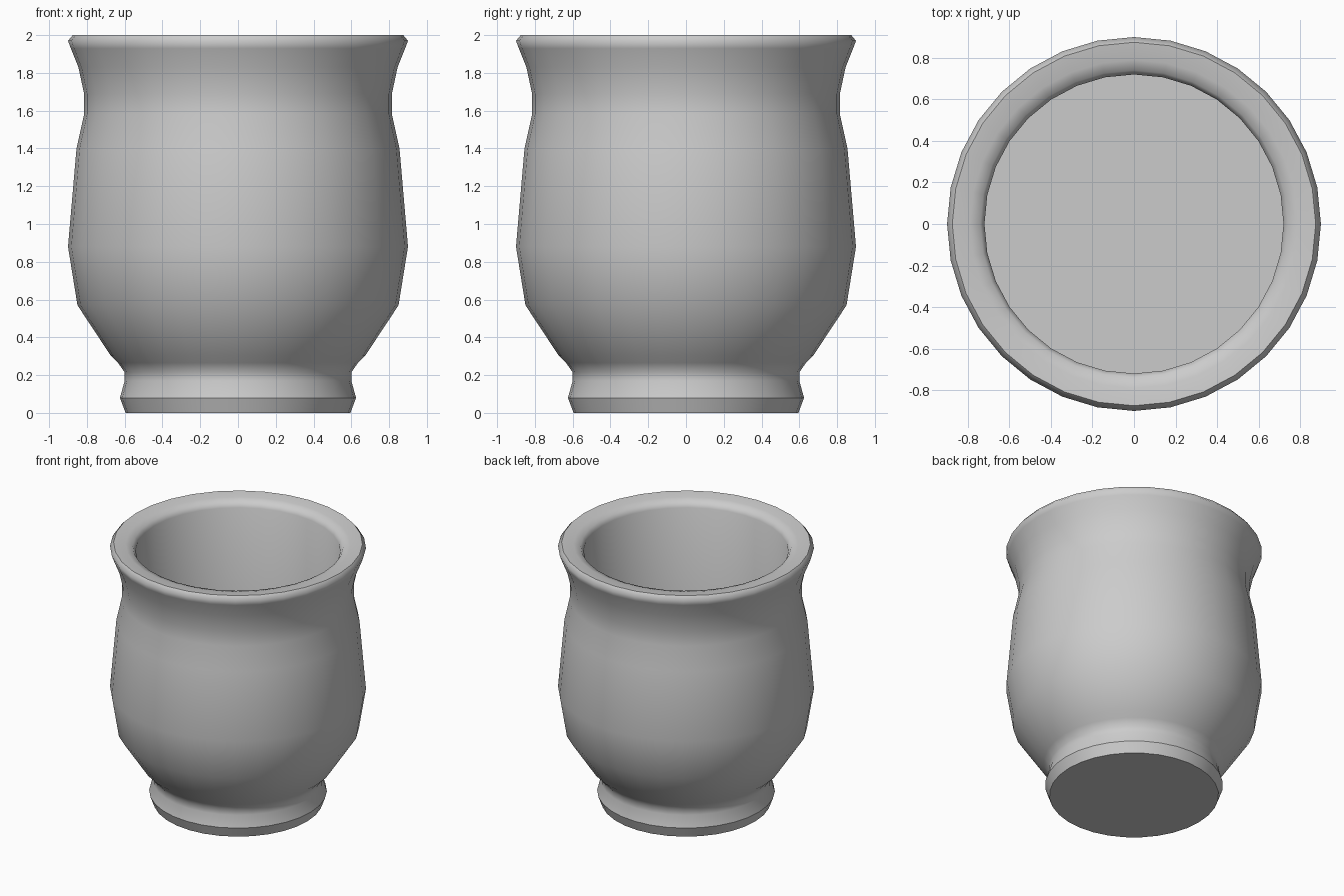
import bpy, bmesh
from math import cos, sin, tau

if "Cube" in bpy.data.objects:
    bpy.data.objects.remove(bpy.data.objects["Cube"])

SIDES = 32

# Radius, height and whether the ring is a hard crease, from foot to inner floor
PROFILE = [
    (0.595, 0.00, True), (0.625, 0.08, True),                        # foot
    (0.60, 0.17, False), (0.60, 0.215, False), (0.635, 0.265, False),  # foot waist
    (0.675, 0.305, False), (0.85, 0.57, False), (0.90, 0.88, False),  # belly
    (0.855, 1.40, False), (0.815, 1.58, False), (0.815, 1.69, False),  # neck
    (0.845, 1.83, False), (0.885, 1.93, False),                      # flare
    (0.90, 1.97, False), (0.875, 2.00, True),                        # lip
    (0.79, 1.99, False), (0.74, 1.975, False), (0.72, 1.94, False),  # inner lip
    (0.72, 0.60, True),                                              # inner floor
]


def lathe(name, profile, sides):
    bm = bmesh.new()
    rings = [[bm.verts.new((r * cos(tau * i / sides), r * sin(tau * i / sides), z))
              for i in range(sides)] for r, z, _ in profile]
    for a, b in zip(rings, rings[1:]):
        for i in range(sides):
            j = (i + 1) % sides
            bm.faces.new((a[i], a[j], b[j], b[i]))
    # Close underside and inner floor
    bm.faces.new(rings[0][::-1])
    bm.faces.new(rings[-1])
    for f in bm.faces:
        f.smooth = True
    # Hard creases
    for ring, (_, _, hard) in zip(rings, profile):
        if hard:
            for i in range(sides):
                bm.edges.get((ring[i], ring[(i + 1) % sides])).smooth = False
    mesh = bpy.data.meshes.new(name)
    bm.to_mesh(mesh)
    bm.free()
    obj = bpy.data.objects.new(name, mesh)
    bpy.context.collection.objects.link(obj)
    return obj


lathe("pot", PROFILE, SIDES)
